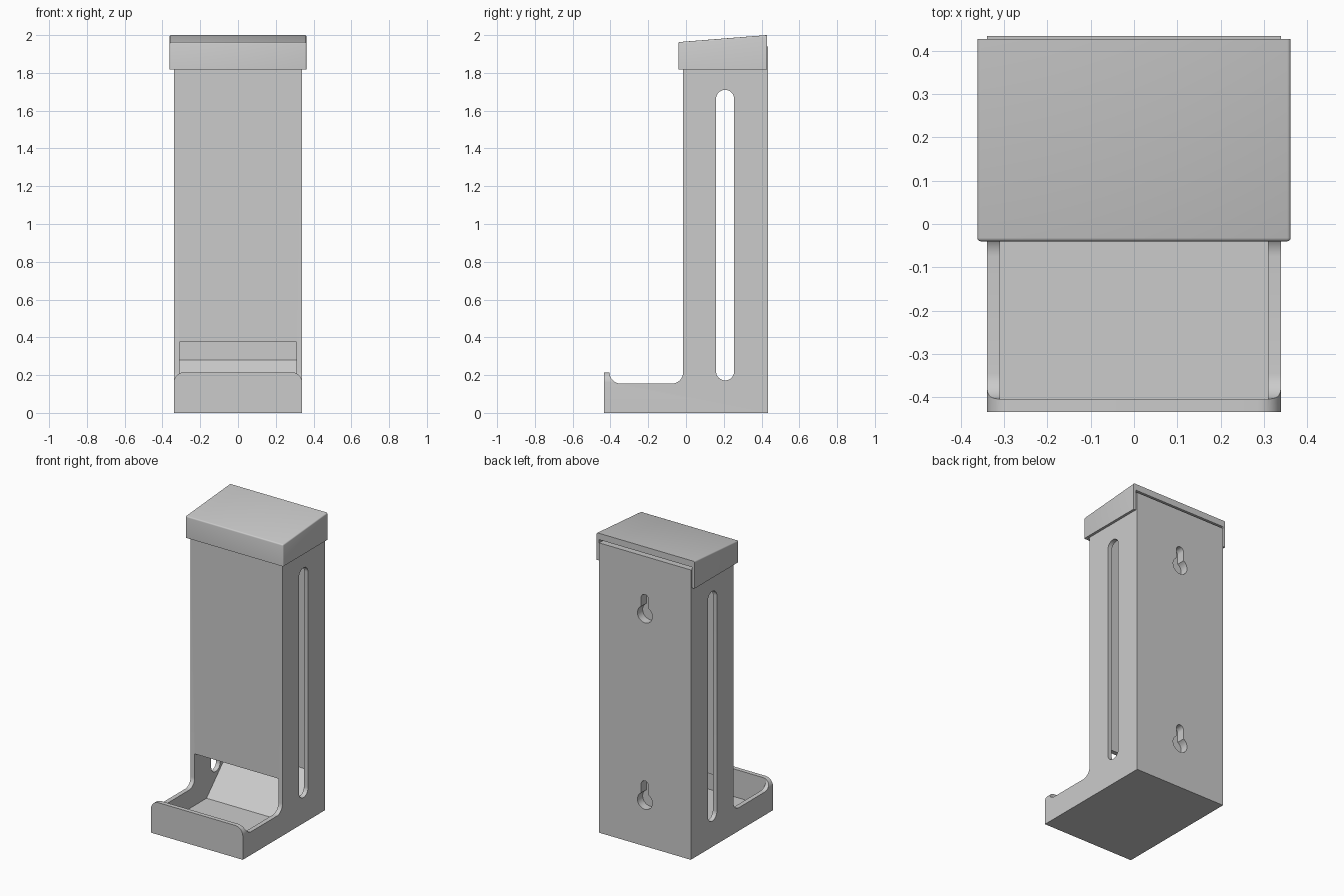
import bpy, bmesh
from math import sin, cos, pi, radians

if "Cube" in bpy.data.objects:
    bpy.data.objects.remove(bpy.data.objects["Cube"])


def prism(name, pts, axis, a, b):
    """Extrude a 2D profile along X (pts are y,z) or Y (pts are x,z)."""
    bm = bmesh.new()
    vec = (lambda t, p: (t, p[0], p[1])) if axis == 'X' else (lambda t, p: (p[0], t, p[1]))
    lo = [bm.verts.new(vec(a, p)) for p in pts]
    hi = [bm.verts.new(vec(b, p)) for p in pts]
    bm.faces.new(lo)
    bm.faces.new(hi)
    for i in range(len(pts)):
        j = (i + 1) % len(pts)
        bm.faces.new((lo[i], lo[j], hi[j], hi[i]))
    bmesh.ops.recalc_face_normals(bm, faces=bm.faces)
    me = bpy.data.meshes.new(name)
    bm.to_mesh(me)
    bm.free()
    ob = bpy.data.objects.new(name, me)
    bpy.context.collection.objects.link(ob)
    return ob


def arc(cx, cz, r, a0, a1, n=10):
    return [(cx + r * cos(radians(a0 + (a1 - a0) * i / n)),
             cz + r * sin(radians(a0 + (a1 - a0) * i / n))) for i in range(n + 1)]


def cut(ob, cutter):
    """Subtract the cutter, apply, and remove it."""
    cutter.hide_render = True
    bpy.context.view_layer.objects.active = ob
    mod = ob.modifiers.new("cut", 'BOOLEAN')
    mod.operation, mod.solver, mod.object = 'DIFFERENCE', 'EXACT', cutter
    bpy.ops.object.modifier_apply(modifier=mod.name)
    bpy.data.objects.remove(cutter)


def smooth(ob):
    bpy.ops.object.select_all(action='DESELECT')
    ob.select_set(True)
    bpy.context.view_layer.objects.active = ob
    bpy.ops.object.shade_smooth_by_angle(angle=radians(35))


# Hopper tower and tray in one side profile
profile = [(-0.435, 0), (0.435, 0), (0.435, 1.94), (-0.015, 1.905)]
profile += arc(-0.075, 0.215, 0.06, 0, -90)
profile += arc(-0.345, 0.215, 0.06, -90, -180)
profile += [(-0.435, 0.215)]
body = prism("hopper_body", profile, 'X', -0.34, 0.34)

# Rounded corners of the tray lip
for s in (-1, 1):
    corner = arc(0.285, 0.16, 0.055, 90, 0) + [(0.4, 0.16), (0.4, 0.3), (0.285, 0.3)]
    cut(body, prism("corner_cutter", [(s * x, z) for x, z in corner], 'Y', -0.5, -0.2))

# Inside: tray, front opening, ramp and open-topped shaft
cavity = [(-0.406, 0.03), (0.11, 0.03), (0.36, 0.28), (0.36, 2.1),
          (0.015, 2.1), (0.015, 0.375), (-0.406, 0.375)]
cut(body, prism("cavity_cutter", cavity, 'X', -0.31, 0.31))

# Level windows through both side walls
slot = arc(0.207, 1.662, 0.048, 0, 180, 16) + arc(0.207, 0.22, 0.048, 180, 360, 16)
cut(body, prism("window_cutter", slot, 'X', -0.5, 0.5))

# Keyhole pockets for wall mounting
for z in (0.302, 1.55):
    keyhole = arc(0, z, 0.055, 120, 420, 24) + arc(0, z + 0.108, 0.0275, 0, 180, 12)
    cut(body, prism("keyhole_cutter", keyhole, 'Y', 0.38, 0.5))
smooth(body)

# Sloped lid, softened on the outer edges and open at the back
lid = prism("lid", [(-0.04, 1.818), (0.428, 1.818), (0.428, 2.0), (-0.04, 1.963)], 'X', -0.362, 0.362)
bm = bmesh.new()
bm.from_mesh(lid.data)
edges = [e for e in bm.edges
         if any(v.co.z > 1.9 for v in e.verts) and any(v.co.y < 0 for v in e.verts)]
bmesh.ops.bevel(bm, geom=edges, offset=0.008, segments=3, profile=0.5, affect='EDGES')
bm.to_mesh(lid.data)
bm.free()
inner = [(-0.02, 1.7), (0.5, 1.7), (0.5, 1.963), (-0.02, 1.922)]
cut(lid, prism("lid_cutter", inner, 'X', -0.345, 0.345))
smooth(lid)
